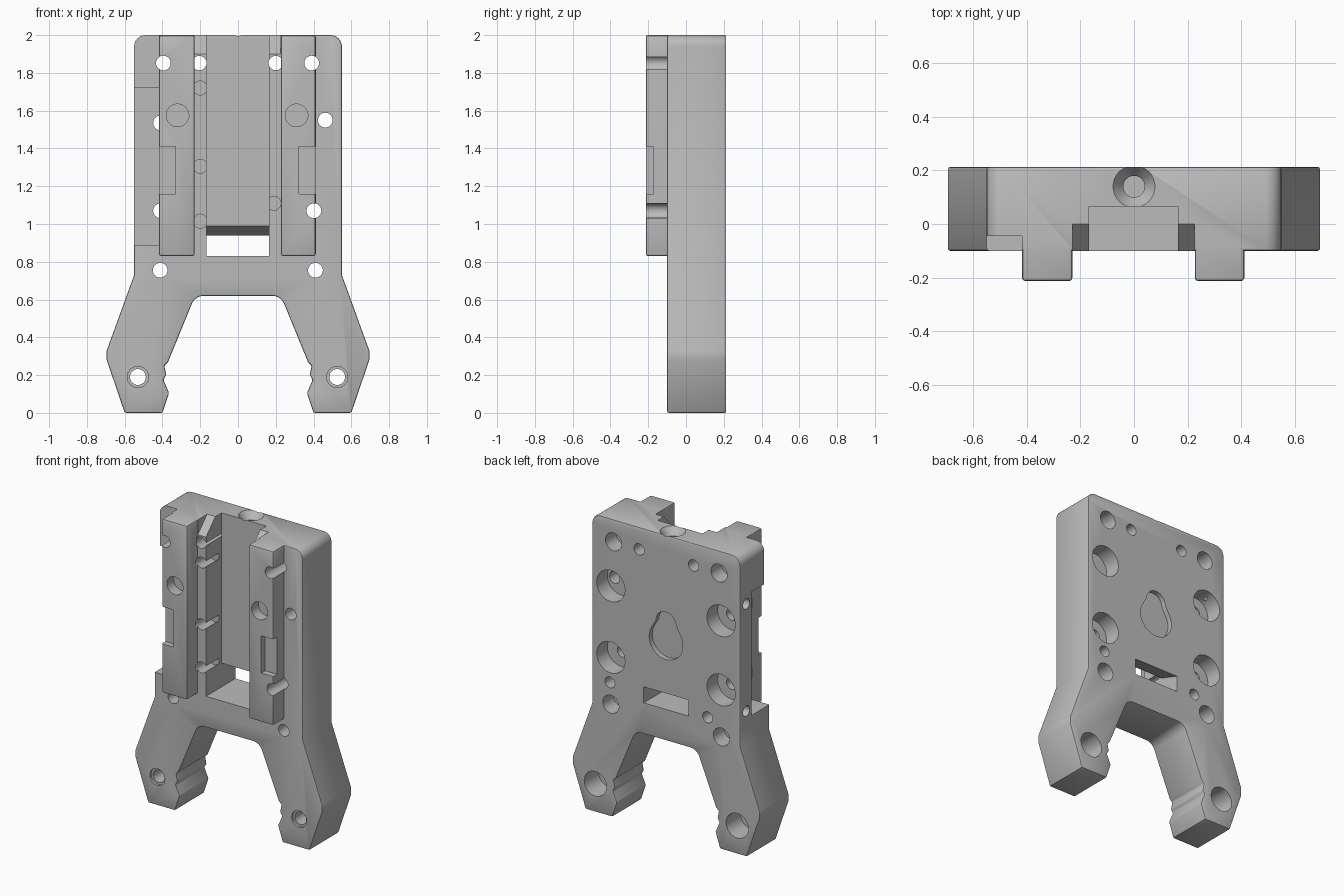
import bpy, bmesh, math
from mathutils import Matrix, Vector

if "Cube" in bpy.data.objects:
    bpy.data.objects.remove(bpy.data.objects["Cube"], do_unlink=True)

grey = bpy.data.materials.new("mid_grey")
grey.use_nodes = True
colour = (0.5, 0.5, 0.5, 1)
grey.diffuse_color = colour
grey.node_tree.nodes["Principled BSDF"].inputs["Base Color"].default_value = colour

FRONT, BACK = -0.10, 0.213


def link(name, bm):
    bmesh.ops.recalc_face_normals(bm, faces=bm.faces)
    mesh = bpy.data.meshes.new(name)
    bm.to_mesh(mesh)
    bm.free()
    mesh.materials.append(grey)
    ob = bpy.data.objects.new(name, mesh)
    bpy.context.collection.objects.link(ob)
    return ob


def prism(name, outline, axis, lo, hi):
    """Extrude an outline along x (points are y, z) or y (points are x, z)."""
    bm = bmesh.new()
    place = (lambda p: (lo, p[0], p[1])) if axis == "x" else (lambda p: (p[0], lo, p[1]))
    face = bm.faces.new([bm.verts.new(place(p)) for p in outline])
    step = Vector((hi - lo, 0, 0) if axis == "x" else (0, hi - lo, 0))
    out = bmesh.ops.extrude_face_region(bm, geom=[face])
    bmesh.ops.translate(bm, vec=step, verts=[v for v in out["geom"] if isinstance(v, bmesh.types.BMVert)])
    return link(name, bm)


def box(name, x0, x1, y0, y1, z0, z1):
    return prism(name, [(x0, z0), (x1, z0), (x1, z1), (x0, z1)], "y", y0, y1)


def arc(cx, cz, r, a0, a1, n=8):
    return [(cx + r * math.cos(math.radians(a0 + (a1 - a0) * i / n)),
             cz + r * math.sin(math.radians(a0 + (a1 - a0) * i / n))) for i in range(n + 1)]


def cylinder(start, end, r0, r1=None):
    a, b = Vector(start), Vector(end)
    bm = bmesh.new()
    turn = (b - a).to_track_quat("Z", "Y").to_matrix().to_4x4()
    bmesh.ops.create_cone(bm, cap_ends=True, segments=32, radius1=r0, radius2=r1 or r0,
                          depth=(b - a).length, matrix=Matrix.Translation((a + b) / 2) @ turn)
    return link("hole_cutter", bm)


def bore(x, z, r, y0, y1, r1=None):
    return cylinder((x, y0, z), (x, y1, z), r, r1)


def soften(ob, width):
    mod = ob.modifiers.new("soft_edges", "BEVEL")
    mod.width, mod.segments, mod.limit_method = width, 2, "ANGLE"
    mod.angle_limit = math.radians(40)


def combine(ob, others, operation):
    for other in others:
        mod = ob.modifiers.new("combine", "BOOLEAN")
        mod.operation, mod.solver, mod.object = operation, "EXACT", other
    bpy.context.view_layer.update()
    result = bpy.data.meshes.new_from_object(ob.evaluated_get(bpy.context.evaluated_depsgraph_get()))
    ob.modifiers.clear()
    ob.data = result
    for other in others:
        bpy.data.objects.remove(other, do_unlink=True)


# Plate with two splayed legs
half = arc(0.18, 0.55, 0.07, 90, 25, 6)
half += [(0.37, 0.27), (0.39, 0.25), (0.38, 0.2), (0.395, 0.175), (0.365, 0.105), (0.40, 0)]
half += [(0.60, 0), (0.695, 0.28), (0.695, 0.33), (0.55, 0.73)]
half += arc(0.49, 1.94, 0.06, 0, 90)
body = prism("mount_body", half + [(-x, z) for x, z in reversed(half)], "y", FRONT, BACK)
soften(body, 0.008)

# Pair of front rails
rails = [box("rail", x0, x1, -0.213, -0.07, 0.83, 2.0) for x0, x1 in ((-0.418, -0.23), (0.227, 0.412))]
for rail in rails:
    soften(rail, 0.012)
combine(body, rails, "UNION")

# Central channel, its back window and the sloped lead-in
cutters = [
    box("channel_cutter", -0.168, 0.165, -0.3, 0.065, 0.83, 2.1),
    prism("window_cutter", [(0.05, 0.83), (0.05, 0.995), (0.25, 0.925), (0.25, 0.83)], "x", -0.168, 0.165),
    prism("lead_in_cutter", [(-0.13, 1.87), (0.05, 2.05), (-0.13, 2.05)], "x", -0.229, 0.226),
]

# Side relief
cutters += [
    box("relief_cutter", -0.7, -0.419, -0.3, 0.09, 0.89, 1.72),
    box("corner_cutter", -0.7, -0.419, -0.3, -0.045, 1.7, 2.1),
]
cutters += [cylinder((-0.7, 0.145, z), (-0.45, 0.145, z), 0.035) for z in (1.66, 0.94)]

# Rail side pockets
cutters += [box("pocket_cutter", x0, x1, -0.3, -0.172, 1.16, 1.41)
            for x0, x1 in ((-0.5, -0.33), (0.322, 0.5))]

# Blind magnet holes in the rails
cutters += [bore(x, 1.575, 0.06, -0.3, -0.14) for x in (-0.32, 0.31)]

# Corner through holes, wider at the back
for x, z in ((-0.395, 1.852), (0.39, 1.852), (-0.412, 0.755), (0.41, 0.755)):
    cutters += [bore(x, z, 0.039, -0.3, 0.3), bore(x, z, 0.06, 0.1, 0.3)]

# Counterbored screw holes
for x, z, y0 in ((-0.41, 1.535, FRONT), (-0.41, 1.07, FRONT), (0.462, 1.55, -0.3), (0.402, 1.07, -0.3)):
    cutters.append(bore(x, z, 0.039, y0, 0.3))
    cutters.append(bore(math.copysign(0.41, x), z, 0.105, 0.1, 0.3))

# Ball seats beside the channel, and small dowel holes in the back
cutters += [bore(-0.2, z, 0.037, -0.12, 0.04) for z in (1.72, 1.305, 1.015)]
cutters.append(bore(0.19, 1.11, 0.037, -0.12, 0.04))
cutters += [bore(x, 1.852, 0.038, -0.11, 0.3) for x in (-0.205, 0.2)]
cutters += [bore(x, z, 0.037, 0.08, 0.3) for x, z in ((0.417, 0.9), (-0.31, 0.86))]

# Leg holes with front chamfer and back counterbore
for x in (-0.53, 0.525):
    cutters += [bore(x, 0.19, 0.042, -0.3, 0.3), bore(x, 0.19, 0.056, -0.12, -0.085),
                bore(x, 0.19, 0.083, 0.06, 0.3)]

# Countersunk hole in the top
cutters += [cylinder((0, 0.14, 1.6), (0, 0.14, 2.1), 0.04),
            cylinder((0, 0.14, 1.95), (0, 0.14, 2.01), 0.04, 0.086)]

# Shallow lobed recess in the back
lobes = arc(0, 1.29, 0.125, 150, 390, 24) + arc(0, 1.41, 0.075, 0, 180, 16)
cutters.append(prism("recess_cutter", lobes, "y", 0.18, 0.3))

combine(body, cutters, "DIFFERENCE")

bpy.ops.object.select_all(action="DESELECT")
body.select_set(True)
bpy.context.view_layer.objects.active = body
bpy.ops.object.shade_smooth_by_angle(angle=math.radians(30))
